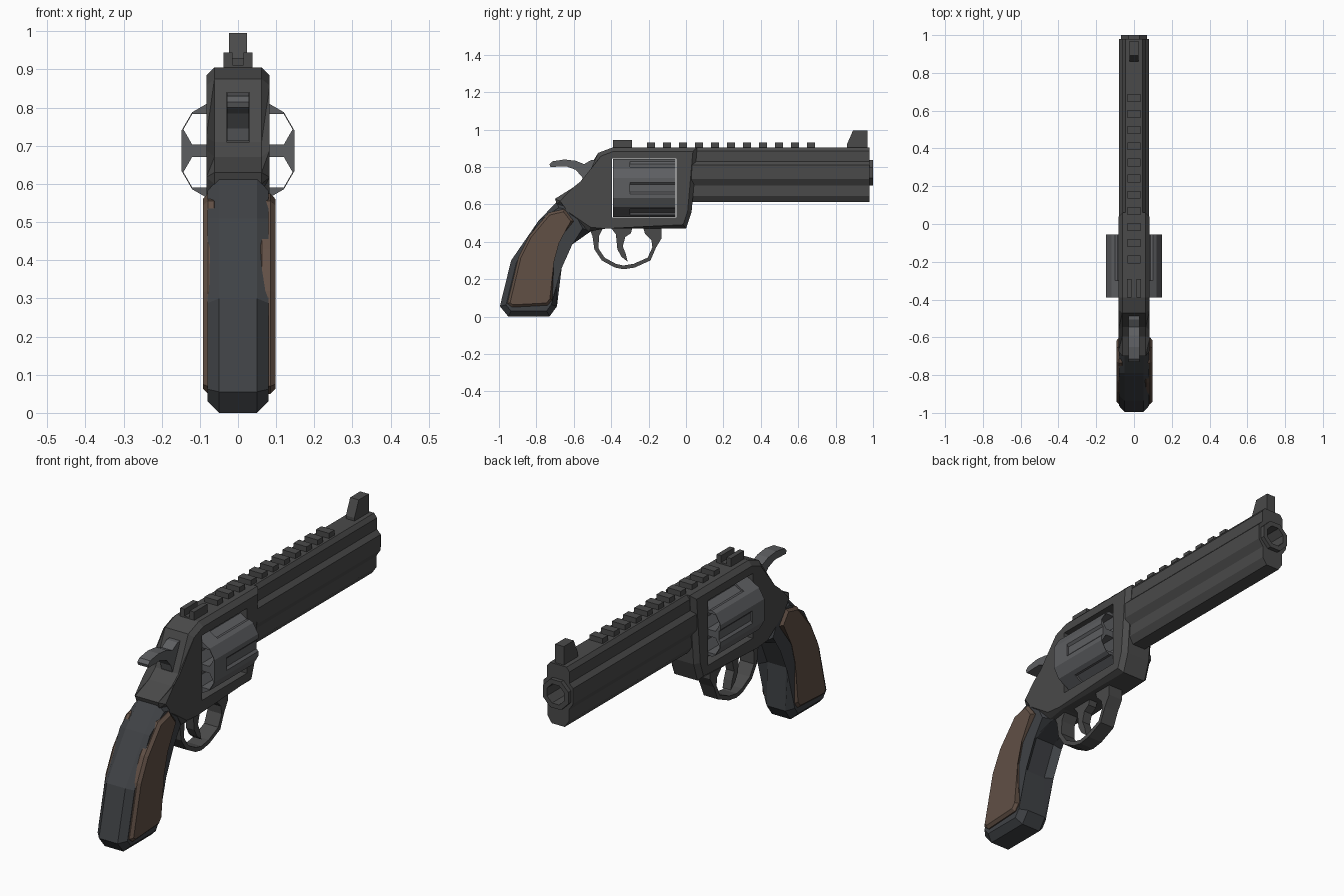
import bpy, bmesh, math

if "Cube" in bpy.data.objects:
    bpy.data.objects.remove(bpy.data.objects["Cube"])


def material(name, rgb):
    m = bpy.data.materials.new(name)
    m.diffuse_color = (*rgb, 1)
    m.use_nodes = True
    m.node_tree.nodes["Principled BSDF"].inputs["Base Color"].default_value = m.diffuse_color
    return m


STEEL = material("dark_steel", (0.068, 0.068, 0.068))
LIGHT = material("light_steel", (0.11, 0.113, 0.12))
POLYMER = material("grip_polymer", (0.05, 0.054, 0.06))
WOOD = material("wood", (0.12, 0.08, 0.06))


def prism(name, pts, lo, hi, mat=STEEL, axis='x', bevel=0.0):
    """Extrude a profile along x (y,z points) or y (x,z points); optionally chamfer its rims."""
    place = (lambda p, t: (t, p[0], p[1])) if axis == 'x' else (lambda p, t: (p[0], t, p[1]))
    bm = bmesh.new()
    a = [bm.verts.new(place(p, lo)) for p in pts]
    b = [bm.verts.new(place(p, hi)) for p in pts]
    caps = [bm.faces.new(a), bm.faces.new(b)]
    n = len(pts)
    for i in range(n):
        bm.faces.new((a[i], a[(i + 1) % n], b[(i + 1) % n], b[i]))
    if bevel:
        rim = list({e for f in caps for e in f.edges})
        bmesh.ops.bevel(bm, geom=rim, offset=bevel, segments=1, affect='EDGES', clamp_overlap=True)
    bmesh.ops.recalc_face_normals(bm, faces=bm.faces[:])
    me = bpy.data.meshes.new(name)
    bm.to_mesh(me)
    bm.free()
    me.materials.append(mat)
    ob = bpy.data.objects.new(name, me)
    bpy.context.collection.objects.link(ob)
    return ob


def box(name, x, y, z, mat=STEEL):
    return prism(name, [(y[0], z[0]), (y[1], z[0]), (y[1], z[1]), (y[0], z[1])], x[0], x[1], mat)


def ngon(n, r, cx=0.0, cz=0.0, start=0.0):
    return [(cx + r * math.cos(start + 2 * math.pi * i / n),
             cz + r * math.sin(start + 2 * math.pi * i / n)) for i in range(n)]


def cut(target, cutters):
    """Subtract the cutters from the target and delete them."""
    bpy.context.view_layer.objects.active = target
    for c in cutters:
        c.hide_render = True
        m = target.modifiers.new("cut", 'BOOLEAN')
        m.operation, m.solver, m.object = 'DIFFERENCE', 'EXACT', c
        bpy.ops.object.modifier_apply(modifier=m.name)
        bpy.data.objects.remove(c)


# Frame with cylinder window and hammer slot
frame = prism("frame", [
    (-0.39, 0.905), (-0.47, 0.875), (-0.545, 0.71), (-0.595, 0.67), (-0.70, 0.63),
    (-0.69, 0.60), (-0.62, 0.58), (-0.52, 0.455), (-0.43, 0.47), (0.0, 0.47),
    (0.03, 0.56), (0.06, 0.905)], -0.083, 0.083, bevel=0.028)
cut(frame, [box("window_cutter", (-0.2, 0.2), (-0.395, -0.05), (0.53, 0.845)),
            box("slot_cutter", (-0.03, 0.03), (-0.7, -0.44), (0.71, 0.84))])

# Cylinder: six chambers, shallow flutes on the front part
CZ = 0.687
ring = []
for k in range(6):
    for d in (-20, 20):
        t = math.radians(60 * k + d)
        ring.append((0.157 * math.cos(t), CZ + 0.157 * math.sin(t)))
cylinder = prism("cylinder", ring, -0.39, -0.055, LIGHT, 'y')
cutters = []
for k in range(6):
    t = math.radians(60 * k + 30)
    cutters.append(prism("chamber_cutter",
                         ngon(6, 0.046, 0.112 * math.cos(t), CZ + 0.112 * math.sin(t)),
                         -0.5, 0.0, LIGHT, 'y'))
    t = math.radians(60 * k)
    flute = [(0.16, -0.045), (0.16, 0.045), (0.138, 0.02), (0.138, -0.02)]
    cutters.append(prism("flute_cutter",
                         [(r * math.cos(t) - s * math.sin(t), CZ + r * math.sin(t) + s * math.cos(t))
                          for r, s in flute], -0.30, 0.0, LIGHT, 'y'))
cut(cylinder, cutters)

# Barrel with top rib and underlug, muzzle ring, bore
half = [(0.045, 0.905), (0.06, 0.885), (0.06, 0.83), (0.08, 0.81), (0.08, 0.735),
        (0.057, 0.70), (0.057, 0.645), (0.035, 0.612)]
barrel = prism("barrel", half + [(-x, z) for x, z in reversed(half)], 0.03, 0.98, STEEL, 'y')
muzzle = prism("muzzle", ngon(8, 0.074, 0, 0.768, math.pi / 8), 0.96, 1.0, STEEL, 'y')
for part in (barrel, muzzle):
    cut(part, [prism("bore_cutter", ngon(8, 0.05, 0, 0.768, math.pi / 8), 0.07, 1.1, STEEL, 'y')])

# Top rail teeth
for i in range(11):
    y = -0.187 + 0.0855 * i
    box(f"rail_tooth_{i + 1}", (-0.035, 0.035), (y - 0.021, y + 0.021), (0.895, 0.93))

# Sights
box("rear_sight_base", (-0.038, 0.038), (-0.39, -0.29), (0.895, 0.912))
for side, s in (("right", 1), ("left", -1)):
    box(f"rear_sight_{side}", sorted((s * 0.014, s * 0.038)), (-0.39, -0.29), (0.90, 0.945))
prism("front_sight", [(0.86, 0.895), (0.86, 0.92), (0.893, 0.995), (0.97, 0.995), (0.97, 0.895)],
      -0.023, 0.023)

# Hammer
prism("hammer", [(-0.73, 0.815), (-0.715, 0.83), (-0.65, 0.84), (-0.59, 0.833), (-0.545, 0.815),
                 (-0.505, 0.838), (-0.44, 0.838), (-0.44, 0.712), (-0.545, 0.712),
                 (-0.555, 0.745), (-0.59, 0.785), (-0.64, 0.803), (-0.725, 0.80)],
      -0.029, 0.029, LIGHT)

# Grip body and wooden side panels
prism("grip", [(-0.69, 0.615), (-0.79, 0.51), (-0.935, 0.30), (-0.995, 0.055), (-0.95, 0.0),
               (-0.73, 0.0), (-0.69, 0.055), (-0.695, 0.265), (-0.63, 0.41), (-0.51, 0.455),
               (-0.56, 0.55), (-0.62, 0.60)], -0.08, 0.08, POLYMER, bevel=0.03)
panel = [(-0.735, 0.555), (-0.65, 0.575), (-0.60, 0.51), (-0.69, 0.40), (-0.72, 0.29),
         (-0.715, 0.09), (-0.74, 0.06), (-0.93, 0.05), (-0.955, 0.07), (-0.895, 0.32),
         (-0.84, 0.43)]
prism("grip_panel_right", panel, 0.05, 0.098, WOOD, bevel=0.013)
prism("grip_panel_left", panel, -0.092, -0.05, WOOD, bevel=0.013)

# Trigger guard
outer = [(-0.52, 0.48), (-0.50, 0.43), (-0.49, 0.36), (-0.45, 0.30), (-0.38, 0.262),
         (-0.335, 0.253), (-0.275, 0.262), (-0.19, 0.30), (-0.16, 0.37), (-0.13, 0.42), (-0.13, 0.48)]
inner = [(-0.23, 0.48), (-0.22, 0.445), (-0.185, 0.41), (-0.18, 0.37), (-0.205, 0.315),
         (-0.28, 0.282), (-0.335, 0.273), (-0.375, 0.282), (-0.435, 0.315), (-0.468, 0.365),
         (-0.465, 0.43), (-0.44, 0.48)]
prism("trigger_guard", outer + inner, -0.038, 0.038, STEEL)

# Trigger
prism("trigger", [(-0.405, 0.48), (-0.375, 0.44), (-0.367, 0.36), (-0.345, 0.32), (-0.312, 0.293),
                  (-0.322, 0.335), (-0.338, 0.375), (-0.325, 0.425), (-0.295, 0.445), (-0.285, 0.48)],
      -0.022, 0.022, STEEL)
